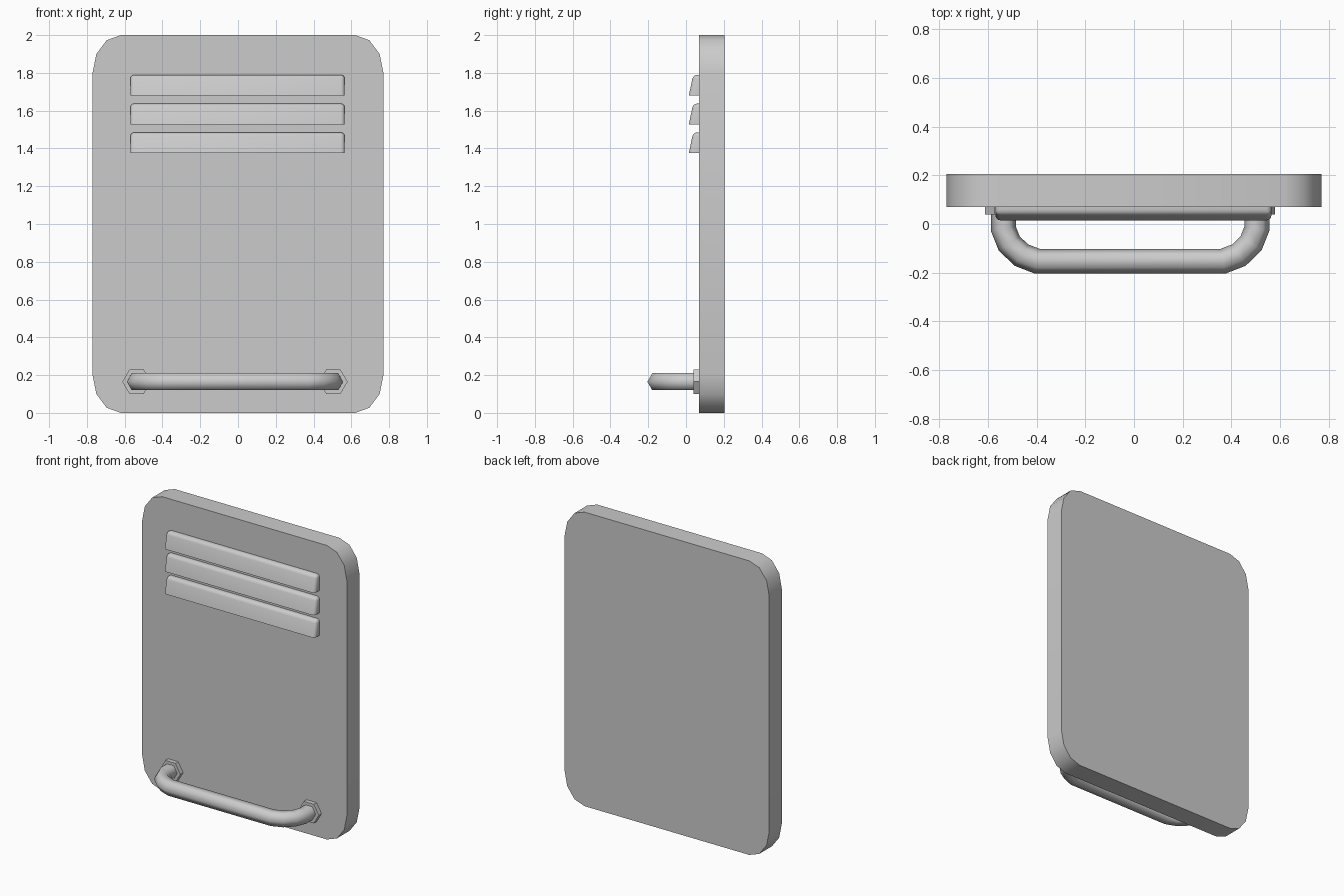
import bpy, bmesh, math
from math import cos, sin, pi, radians
from mathutils import Vector

if "Cube" in bpy.data.objects:
    bpy.data.objects.remove(bpy.data.objects["Cube"])

grey = bpy.data.materials.new("light_grey")
grey.use_nodes = True
grey.diffuse_color = (0.6, 0.6, 0.6, 1)
grey.node_tree.nodes["Principled BSDF"].inputs["Base Color"].default_value = (0.6, 0.6, 0.6, 1)


def finish(name, bm, angle=35):
    bmesh.ops.recalc_face_normals(bm, faces=bm.faces)
    mesh = bpy.data.meshes.new(name)
    bm.to_mesh(mesh)
    bm.free()
    obj = bpy.data.objects.new(name, mesh)
    mesh.materials.append(grey)
    bpy.context.collection.objects.link(obj)
    bpy.ops.object.select_all(action='DESELECT')
    bpy.context.view_layer.objects.active = obj
    obj.select_set(True)
    bpy.ops.object.shade_smooth_by_angle(angle=radians(angle))
    return obj


def loft(rings):
    """Bridge equal closed rings and cap both ends."""
    bm = bmesh.new()
    rows = [[bm.verts.new(p) for p in ring] for ring in rings]
    n = len(rows[0])
    for a, b in zip(rows, rows[1:]):
        for i in range(n):
            j = (i + 1) % n
            bm.faces.new((a[i], a[j], b[j], b[i]))
    bm.faces.new(rows[0])
    bm.faces.new(rows[-1])
    return bm


# Door panel: rounded corners of three segments
FRONT, BACK = 0.07, 0.205
outline = []
for k, (sx, sz) in enumerate([(1, 1), (-1, 1), (-1, -1), (1, -1)]):
    for s in range(4):
        a = radians(90 * k + 30 * s)
        outline.append((sx * 0.62 + 0.15 * cos(a), 1 + sz * 0.8 + 0.2 * sin(a)))
finish("door_panel", loft([[(x, y, z) for x, z in outline] for y in (FRONT, BACK)]))

# Vent louvers: wedges with softened front, top and end edges
for i in range(3):
    z = 1.68 - 0.1525 * i
    profile = [(FRONT, z), (0.015, z), (0.038, z + 0.11), (FRONT, z + 0.11)]
    bm = loft([[(x, y, h) for y, h in profile] for x in (-0.57, 0.565)])
    soft = [e for e in bm.edges
            if not all(v.co.y > FRONT - 0.001 for v in e.verts)
            and not all(v.co.z < z + 0.001 for v in e.verts)]
    bmesh.ops.bevel(bm, geom=soft, offset=0.02, segments=3, profile=0.5, affect='EDGES')
    finish(f"vent_louver_{i + 1}", bm, 40)

# Handle: six-sided bar swept along a bent path
MID, HEIGHT, R = -0.016, 0.165, 0.052
half = [(0.521, FRONT), (0.521, -0.02), (0.497, -0.08), (0.447, -0.128), (0.382, -0.153)]
path = [Vector((MID - x, y, HEIGHT)) for x, y in half]
path += [Vector((MID + x, y, HEIGHT)) for x, y in reversed(half)]
up = Vector((0, 0, 1))
rings = []
for i, p in enumerate(path):
    d_in = (p - path[max(i - 1, 0)]).normalized()
    d_out = (path[min(i + 1, len(path) - 1)] - p).normalized()
    tangent = (d_in + d_out).normalized()
    side = tangent.cross(up)
    rings.append([p + R * (cos(k * pi / 3) * side + sin(k * pi / 3) * up) for k in range(6)])
finish("handle_bar", loft(rings), 65)

# Hexagonal mounting collars at the handle ends
for name, sx in (("right", -1), ("left", 1)):
    cx = MID + sx * 0.521
    hexagon = [(cx + 0.075 * cos(k * pi / 3), HEIGHT + 0.075 * sin(k * pi / 3)) for k in range(6)]
    finish(f"handle_collar_{name}", loft([[(x, y, z) for x, z in hexagon] for y in (0.04, FRONT)]))
